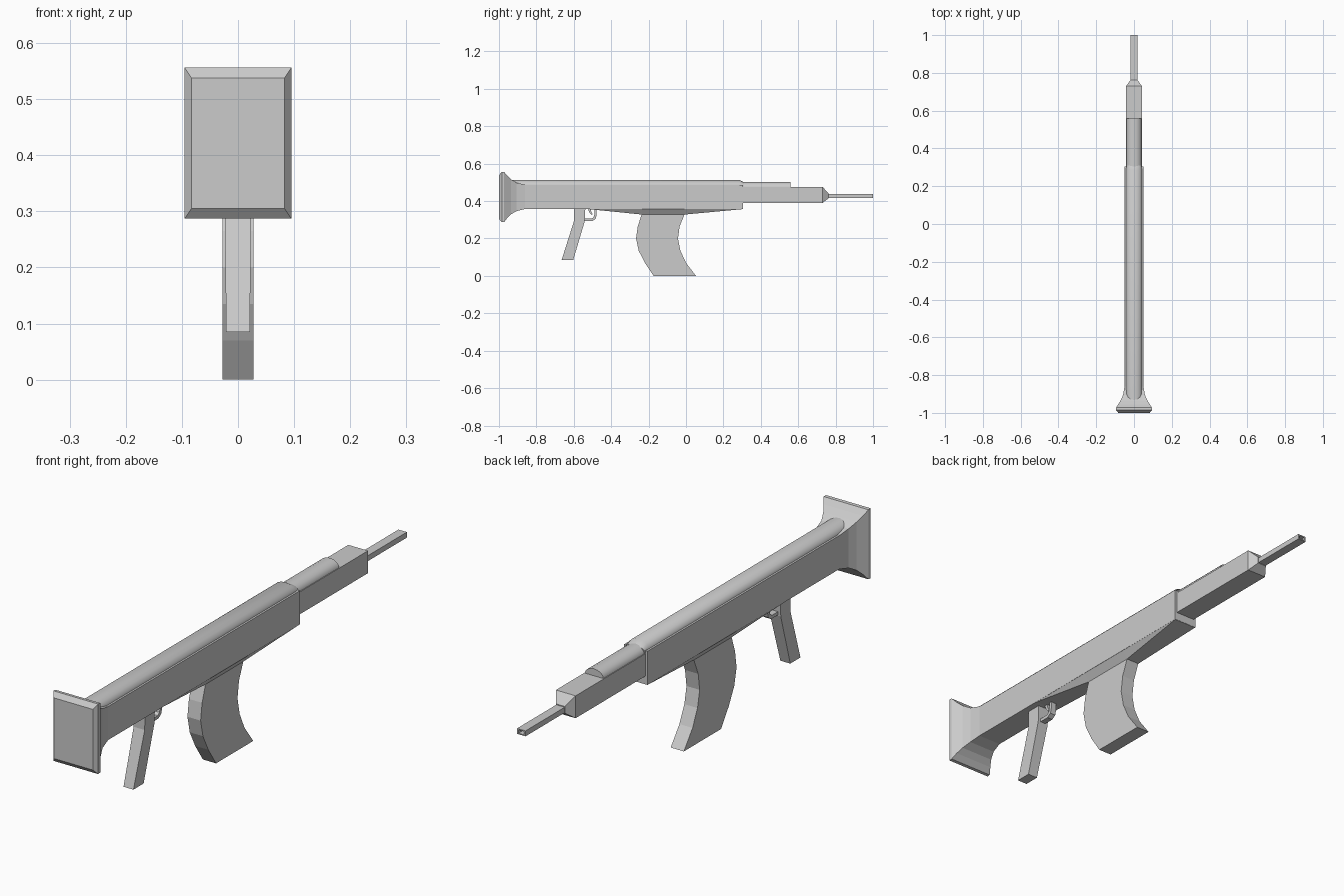
import bpy, bmesh
from math import sin, cos, pi

if "Cube" in bpy.data.objects:
    bpy.data.objects.remove(bpy.data.objects["Cube"])


def finish(name, bm):
    bmesh.ops.recalc_face_normals(bm, faces=bm.faces)
    me = bpy.data.meshes.new(name)
    bm.to_mesh(me)
    bm.free()
    ob = bpy.data.objects.new(name, me)
    bpy.context.collection.objects.link(ob)
    return ob


def skin(name, rings):
    """Bridge successive rings of points and cap both ends."""
    bm = bmesh.new()
    rows = [[bm.verts.new(p) for p in r] for r in rings]
    n = len(rows[0])
    for a, b in zip(rows, rows[1:]):
        for i in range(n):
            j = (i + 1) % n
            bm.faces.new((a[i], a[j], b[j], b[i]))
    bm.faces.new(rows[0])
    bm.faces.new(rows[-1])
    return finish(name, bm)


def box_loft(name, sections):
    """Rectangular sections (y, half width, z low, z high)."""
    return skin(name, [[(-w, y, lo), (w, y, lo), (w, y, hi), (-w, y, hi)]
                       for y, w, lo, hi in sections])


def arch_loft(name, sections, base, foot, sides=8):
    """Half-round sections (y, half width, z top) standing on a flat foot."""
    rings = []
    for y, w, top in sections:
        ring = [(w * cos(pi * i / sides), y, base + (top - base) * sin(pi * i / sides))
                for i in range(sides + 1)]
        rings.append(ring + [(-w, y, foot), (w, y, foot)])
    ob = skin(name, rings)
    bpy.ops.object.select_all(action='DESELECT')
    ob.select_set(True)
    bpy.context.view_layer.objects.active = ob
    bpy.ops.object.shade_smooth_by_angle(angle=0.6)
    return ob


def side_prism(name, outline, half):
    """Side outline (y, z) extruded across x; half may vary with z."""
    w = half if callable(half) else (lambda z: half)
    return skin(name, [[(s * w(z), y, z) for y, z in outline] for s in (-1, 1)])


# Receiver with flared shoulder plate
box_loft("receiver_and_stock", [
    (-1.0, 0.083, 0.305, 0.538), (-0.985, 0.095, 0.287, 0.556),
    (-0.972, 0.095, 0.288, 0.555), (-0.955, 0.084, 0.31, 0.535),
    (-0.935, 0.071, 0.33, 0.516), (-0.905, 0.058, 0.347, 0.498),
    (-0.86, 0.05, 0.358, 0.487), (0.305, 0.05, 0.358, 0.487)])

# Rounded top covers
arch_loft("receiver_top_cover", [(-0.96, 0.043, 0.514), (0.285, 0.043, 0.514),
                                 (0.31, 0.04, 0.5)], 0.485, 0.45)
arch_loft("handguard_top_cover", [(0.29, 0.04, 0.503), (0.558, 0.04, 0.503)], 0.474, 0.45)

# Tapered belly above the magazine
box_loft("magazine_well", [
    (-0.52, 0.05, 0.357, 0.37), (-0.235, 0.028, 0.328, 0.37),
    (-0.008, 0.028, 0.328, 0.37), (0.304, 0.05, 0.357, 0.37)])
# Sloping sides of the belly
skin("belly_side_slopes", [
    [(-w, y, 0.359), (w, y, 0.359), (v, y, z), (-v, y, z)]
    for y, w, v, z in [(-0.52, 0.05, 0.049, 0.357), (-0.235, 0.05, 0.028, 0.328),
                       (-0.008, 0.05, 0.028, 0.328), (0.304, 0.05, 0.049, 0.357)]])
bpy.data.objects.remove(bpy.data.objects["magazine_well"])

# Handguard, tapered nose, hollow barrel
box_loft("handguard", [(0.28, 0.042, 0.39, 0.476), (0.73, 0.042, 0.39, 0.476),
                       (0.762, 0.019, 0.415, 0.441)])
box_loft("barrel", [(0.74, 0.018, 0.417, 0.438), (1.0, 0.018, 0.417, 0.438),
                    (1.0, 0.012, 0.421, 0.434), (0.95, 0.012, 0.421, 0.434)])

# Curved magazine
side_prism("magazine", [
    (-0.235, 0.335), (-0.258, 0.265), (-0.267, 0.2), (-0.253, 0.135), (-0.22, 0.07),
    (-0.173, 0), (0.053, 0), (0.0, 0.07), (-0.03, 0.135), (-0.043, 0.2),
    (-0.034, 0.265), (-0.005, 0.335)], 0.028)

# Grip, trigger and guard
side_prism("pistol_grip", [
    (-0.6, 0.365), (-0.6, 0.29), (-0.665, 0.085), (-0.603, 0.085), (-0.542, 0.29),
    (-0.538, 0.365)], lambda z: 0.021 + 0.012 * (z - 0.085))
side_prism("trigger_guard", [
    (-0.545, 0.293), (-0.5, 0.293), (-0.483, 0.305), (-0.478, 0.325), (-0.478, 0.365),
    (-0.49, 0.365), (-0.49, 0.328), (-0.494, 0.314), (-0.505, 0.306), (-0.545, 0.306)], 0.012)
side_prism("trigger", [
    (-0.525, 0.362), (-0.518, 0.342), (-0.505, 0.325), (-0.499, 0.329), (-0.507, 0.345),
    (-0.508, 0.362)], 0.006)
